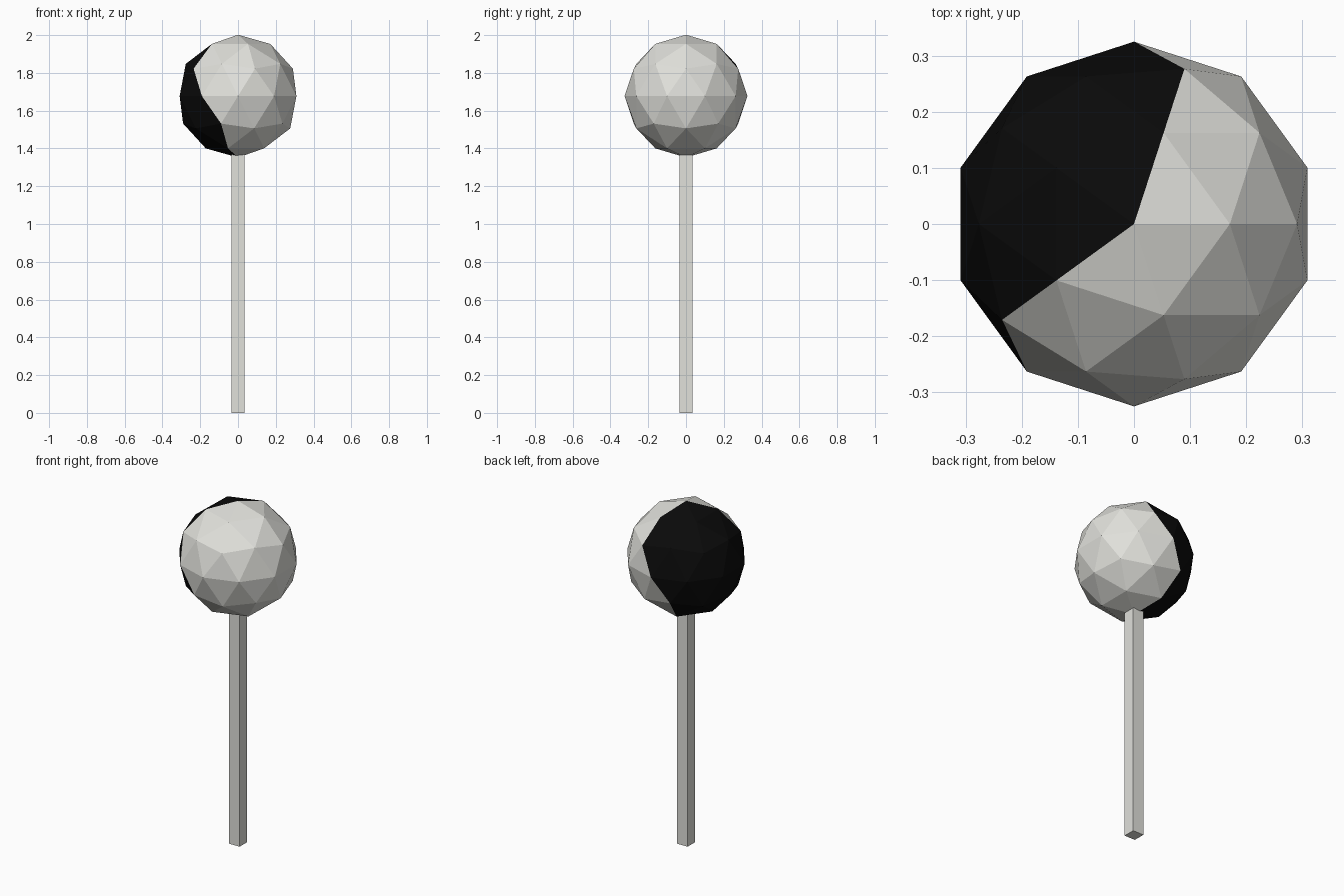
import bpy, bmesh, math

if "Cube" in bpy.data.objects:
    bpy.data.objects.remove(bpy.data.objects["Cube"])

def material(name, rgb):
    m = bpy.data.materials.new(name)
    m.diffuse_color = (*rgb, 1)
    m.use_nodes = True
    m.node_tree.nodes["Principled BSDF"].inputs["Base Color"].default_value = m.diffuse_color
    return m

pale = material("pale grey", (0.75, 0.75, 0.71))
black = material("black", (0.003, 0.003, 0.003))

# Square post
bpy.ops.mesh.primitive_cube_add(size=1, location=(0, 0, 0.69))
post = bpy.context.object
post.name = "post"
post.scale = (0.07, 0.07, 1.38)
post.data.materials.append(pale)

# Faceted ball
R, CZ = 0.325, 1.677
bpy.ops.mesh.primitive_ico_sphere_add(subdivisions=2, radius=R, location=(0, 0, CZ))
ball = bpy.context.object
ball.name = "ball"
ball.data.materials.append(pale)
ball.data.materials.append(black)

# Black patch: two fifths of the ball at the back left, its borders slanting across the equator
for p in ball.data.polygons:
    c = p.center / R
    middle = 162 - 18 * max(-1, min(1, c.z / 0.447))
    angle = math.degrees(math.atan2(c.y, c.x))
    if abs((angle - middle + 180) % 360 - 180) < 72:
        p.material_index = 1
